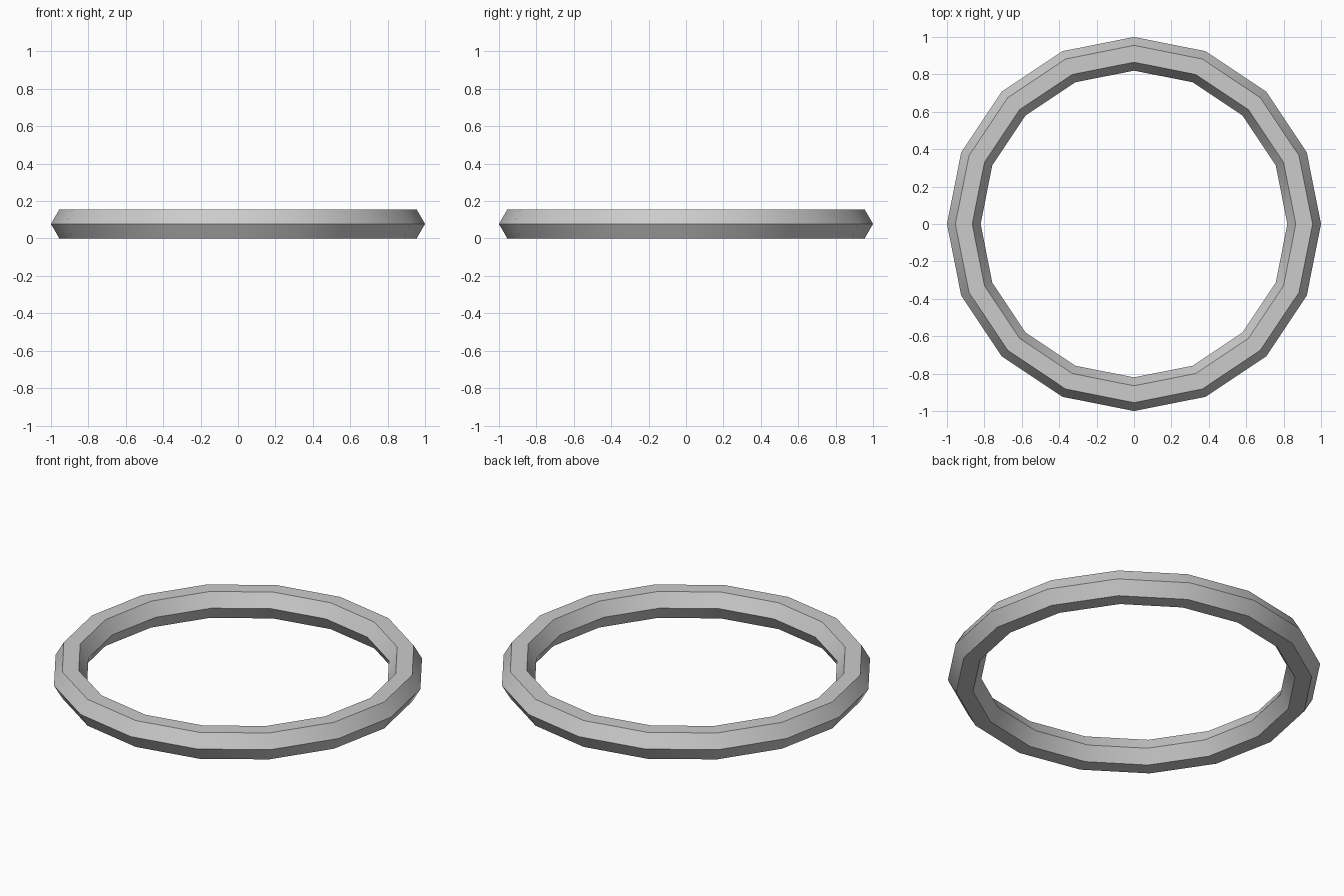
import bpy
import math

if "Cube" in bpy.data.objects:
    bpy.data.objects.remove(bpy.data.objects["Cube"])

MINOR = 0.09
HALF_HEIGHT = MINOR * math.sin(math.radians(60))

# Ring: 16 segments around, hexagonal cross-section, resting on z = 0
bpy.ops.mesh.primitive_torus_add(
    major_segments=16, minor_segments=6,
    major_radius=1.0 - MINOR, minor_radius=MINOR,
    location=(0, 0, HALF_HEIGHT))
ring = bpy.context.object
ring.name = "ring"

# Smooth around the ring, sharp along the hexagon's edges
bpy.ops.object.shade_smooth_by_angle(angle=math.radians(30))
